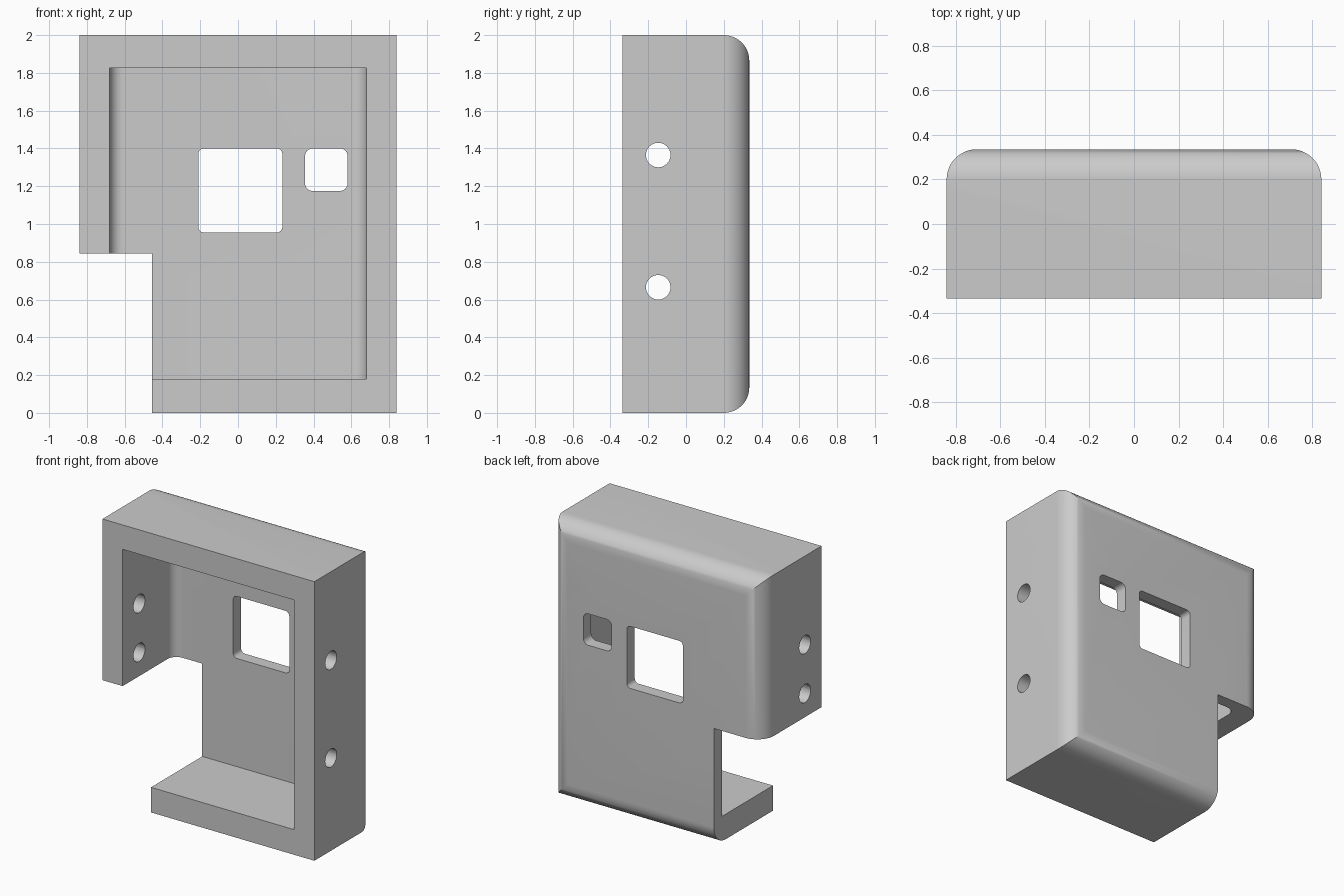
import bpy, bmesh, math
from mathutils import Vector

if "Cube" in bpy.data.objects:
    bpy.data.objects.remove(bpy.data.objects["Cube"], do_unlink=True)

W, D, H = 0.84, 0.335, 2.0   # half width, half depth, height

grey = bpy.data.materials.new("plain grey")
grey.use_nodes = True
colour = (0.6, 0.6, 0.6, 1)
grey.diffuse_color = colour
grey.node_tree.nodes["Principled BSDF"].inputs["Base Color"].default_value = colour


def outline(a0, a1, b0, b1, radii, steps=12):
    """Rectangle with one radius per corner, anticlockwise from (a0, b0)."""
    pts = []
    corners = [(a0, b0, 1, 1), (a1, b0, -1, 1), (a1, b1, -1, -1), (a0, b1, 1, -1)]
    for i, ((a, b, sa, sb), r) in enumerate(zip(corners, radii)):
        if r == 0:
            pts.append((a, b))
            continue
        for k in range(steps + 1):
            t = math.pi + (i + k / steps) * math.pi / 2
            pts.append((a + sa * r + r * math.cos(t), b + sb * r + r * math.sin(t)))
    return pts


def prism(name, pts, axis, lo, hi):
    """Extrude a 2D outline along x, y or z."""
    place = {"x": lambda a, b: (lo, a, b),
             "y": lambda a, b: (a, lo, b),
             "z": lambda a, b: (a, b, lo)}[axis]
    bm = bmesh.new()
    face = bm.faces.new([bm.verts.new(place(a, b)) for a, b in pts])
    ext = bmesh.ops.extrude_face_region(bm, geom=[face])
    step = Vector([hi - lo if c == axis else 0 for c in "xyz"])
    bmesh.ops.translate(bm, vec=step,
                        verts=[g for g in ext["geom"] if isinstance(g, bmesh.types.BMVert)])
    bmesh.ops.recalc_face_normals(bm, faces=bm.faces)
    mesh = bpy.data.meshes.new(name)
    bm.to_mesh(mesh)
    bm.free()
    mesh.materials.append(grey)
    obj = bpy.data.objects.new(name, mesh)
    bpy.context.collection.objects.link(obj)
    return obj


def combine(target, tool, operation="DIFFERENCE"):
    """Apply a boolean and discard the tool."""
    tool.hide_render = True
    mod = target.modifiers.new(tool.name, "BOOLEAN")
    mod.operation, mod.object, mod.solver = operation, tool, "EXACT"
    bpy.context.view_layer.objects.active = target
    bpy.ops.object.modifier_apply(modifier=mod.name)
    bpy.data.objects.remove(tool, do_unlink=True)


# Outer block: rounded back edges, mitred where they meet
R = 0.135
housing = prism("housing_shell", outline(-W, W, -D, D, (0, 0, R, R)), "z", 0, H)
combine(housing, prism("back_rounding", outline(-D, D, 0, H, (0, R, R, 0)), "x", -1, 1),
        "INTERSECT")

# Open front cavity with rounded inner side corners
combine(housing, prism("cavity", outline(-0.68, 0.68, -0.5, 0.245, (0, 0, 0.07, 0.07)),
                       "z", 0.18, 1.825))

# Missing lower corner
combine(housing, prism("corner_notch", outline(-1, -0.455, -0.5, 0.845, (0,) * 4), "y", -1, 1))

# Rounded windows in the back wall
for name, box, r in (("large_window", (-0.21, 0.235, 0.955, 1.4), 0.03),
                     ("small_window", (0.355, 0.58, 1.175, 1.4), 0.04)):
    combine(housing, prism(name, outline(*box, (r,) * 4, 6), "y", 0.1, 0.5))

# Round screw holes, two in each side wall
r = 0.065
for side, heights in ((1, (0.665, 1.365)), (-1, (1.015, 1.365))):
    for z in heights:
        ring = outline(-0.147 - r, -0.147 + r, z - r, z + r, (r * 0.9999,) * 4, 8)
        combine(housing, prism("screw_hole", ring, "x", side * 0.55, side * 1.0))

bpy.ops.object.select_all(action="DESELECT")
housing.select_set(True)
bpy.context.view_layer.objects.active = housing
bpy.ops.object.shade_smooth_by_angle(angle=math.radians(30))
